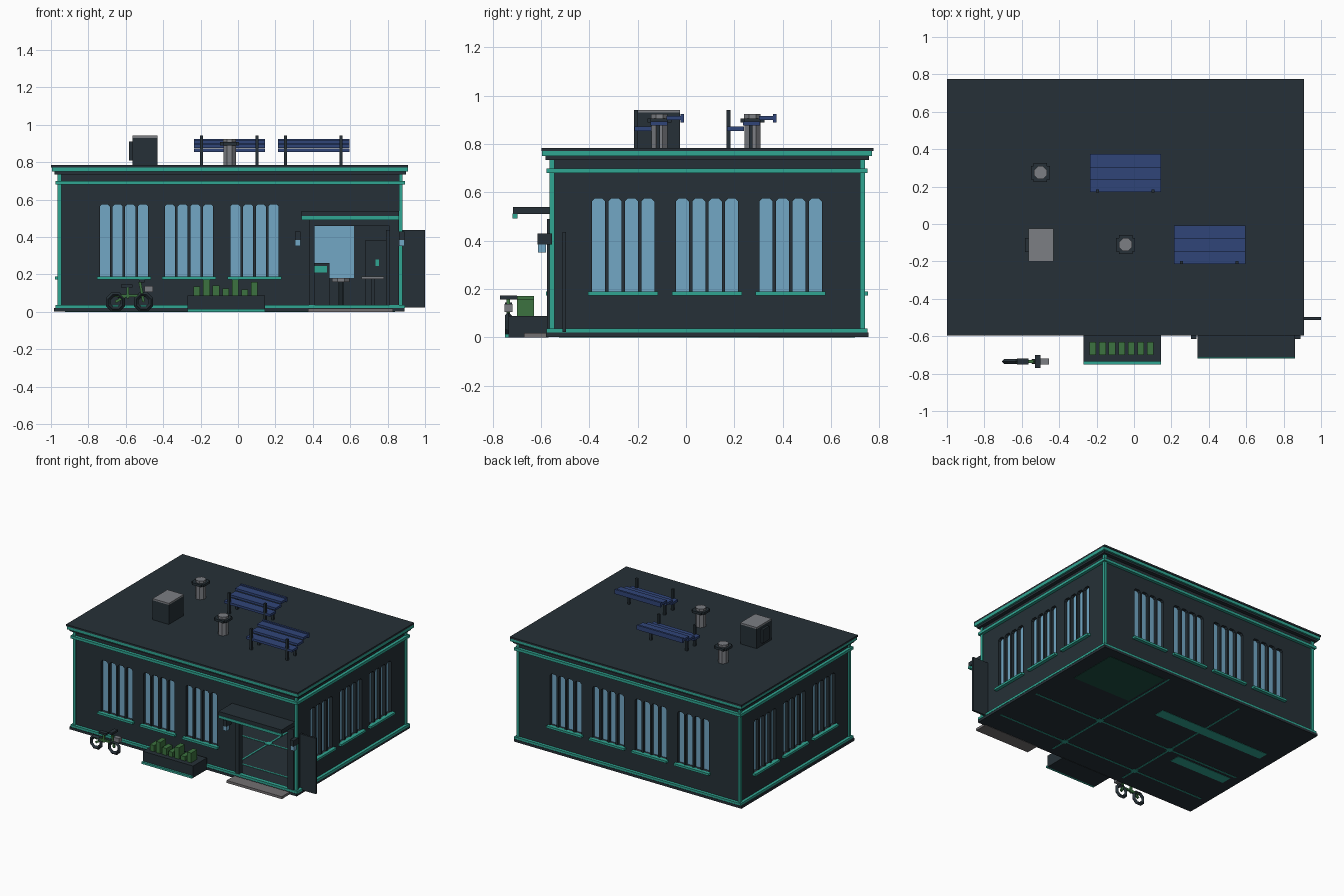
import bpy, bmesh, math
from mathutils import Matrix, Vector

if "Cube" in bpy.data.objects:
    bpy.data.objects.remove(bpy.data.objects["Cube"], do_unlink=True)


def material(name, *rgb):
    mat = bpy.data.materials.new(name)
    mat.use_nodes = True
    mat.diffuse_color = (*rgb, 1)
    mat.node_tree.nodes["Principled BSDF"].inputs["Base Color"].default_value = (*rgb, 1)
    return mat


DARK = material("dark slate", .019, .03, .038)
TEAL = material("teal trim", .03, .38, .29)
GLASS = material("pale blue glass", .17, .39, .56)
SOLAR = material("solar blue", .03, .06, .19)
GREY = material("metal grey", .2, .21, .23)
GREEN = material("leaf green", .045, .17, .05)
MAT = material("mat grey", .17, .16, .165)
RUG = material("deep green", .012, .08, .055)


def add_box(bm, x, y, z):
    lo, hi = Vector((x[0], y[0], z[0])), Vector((x[1], y[1], z[1]))
    bmesh.ops.create_cube(bm, size=1, matrix=Matrix.Translation((lo + hi) / 2)
                          @ Matrix.Diagonal((*(hi - lo), 1)))


def finish(bm, name, mat):
    bmesh.ops.recalc_face_normals(bm, faces=bm.faces)
    mesh = bpy.data.meshes.new(name)
    bm.to_mesh(mesh)
    bm.free()
    mesh.materials.append(mat)
    obj = bpy.data.objects.new(name, mesh)
    bpy.context.collection.objects.link(obj)
    return obj


def boxes(name, mat, *spans):
    bm = bmesh.new()
    for span in spans:
        add_box(bm, *span)
    return finish(bm, name, mat)


def post(name, mat, x, y, z0, z1, radius, sides=8):
    bm = bmesh.new()
    turn = Matrix.Rotation(math.pi / sides, 4, "Z")
    bmesh.ops.create_cone(bm, cap_ends=True, segments=sides, radius1=radius, radius2=radius,
                          depth=z1 - z0, matrix=Matrix.Translation((x, y, (z0 + z1) / 2)) @ turn)
    return finish(bm, name, mat)


def bar(name, mat, a, b, width):
    a, b = Vector(a), Vector(b)
    bm = bmesh.new()
    turn = (b - a).to_track_quat("Z", "Y").to_matrix().to_4x4()
    bmesh.ops.create_cube(bm, size=1, matrix=Matrix.Translation((a + b) / 2) @ turn
                          @ Matrix.Diagonal((width, width, (b - a).length, 1)))
    return finish(bm, name, mat)


# Wall footprint
L, R, F, B = -.955, .87, -.555, .73
THICK = .025


def ring(name, mat, out, z, depth=.05):
    l, r, f, b = L - out, R + out, F - out, B + out
    boxes(name, mat, ((l, r), (f, f + depth), z), ((l, r), (b - depth, b), z),
          ((l, l + depth), (f + depth, b - depth), z), ((r - depth, r), (f + depth, b - depth), z))


# Windows: each side maps (along, outward, z) to the world
sides = {
    "front": (lambda u, d, z: (u, F - d, z), (-.61, -.262, .088)),
    "back": (lambda u, d, z: (u, B + d, z), (-.57, -.22, .13, .48)),
    "left": (lambda u, d, z: (R + d, u, z), (-.26, .087, .433)),
    "right": (lambda u, d, z: (L - d, u, z), (-.26, .087, .433)),
}
LOW, HIGH, PANE, CHAMFER = .19, .575, .027, .012
cut = bmesh.new()


def side_box(bm, place, u, d, z):
    p, q = place(u[0], d[0], z[0]), place(u[1], d[1], z[1])
    add_box(bm, *[sorted(pair) for pair in zip(p, q)])


for side, (place, centres) in sides.items():
    sill, glass = bmesh.new(), bmesh.new()
    for c in centres:
        for i in range(4):
            u = c + (i - 1.5) * .068
            outline = [(u - PANE, LOW), (u + PANE, LOW), (u + PANE, HIGH - CHAMFER),
                       (u + PANE - CHAMFER, HIGH), (u - PANE + CHAMFER, HIGH),
                       (u - PANE, HIGH - CHAMFER)]
            caps = [[cut.verts.new(place(a, d, z)) for a, z in outline] for d in (-.08, .08)]
            for cap in caps:
                cut.faces.new(cap)
            for k in range(6):
                n = (k + 1) % 6
                cut.faces.new((caps[0][k], caps[0][n], caps[1][n], caps[1][k]))
        side_box(sill, place, (c - .145, c + .145), (-.005, .024), (LOW - .016, LOW))
        side_box(glass, place, (c - .14, c + .14), (-THICK - .006, -THICK + .002),
                 (LOW - .01, HIGH + .01))
    finish(sill, side + "_window_sills", TEAL)
    finish(glass, side + "_window_glass", GLASS)

# Walls with window and door openings
DOOR = (.41, .81)
add_box(cut, DOOR, (F - .1, F + .1), (.022, .46))
walls = boxes("walls", DARK, ((L, R), (F, B), (.02, .775)))
inner = boxes("room_cutter", DARK, ((L + THICK, R - THICK), (F + THICK, B - THICK), (-.1, 1)))
openings = finish(cut, "opening_cutter", DARK)
for cutter in (inner, openings):
    cutter.hide_render = True
    mod = walls.modifiers.new("cut", "BOOLEAN")
    mod.operation, mod.solver, mod.object = "DIFFERENCE", "EXACT", cutter
graph = bpy.context.evaluated_depsgraph_get()
cut_mesh = bpy.data.meshes.new_from_object(walls.evaluated_get(graph))
walls.modifiers.clear()
walls.data = cut_mesh
for cutter in (inner, openings):
    bpy.data.objects.remove(cutter, do_unlink=True)

# Base, bands and roof
boxes("floor_slab", DARK, ((L - .03, R + .02), (F - .025, B + .025), (.002, .02)))
ring("base_band", TEAL, .022, (.02, .037), .03)
ring("upper_band", TEAL, .022, (.68, .7), .03)
ring("cornice_step", DARK, .027, (.735, .75))
ring("roof_trim", TEAL, .04, (.75, .772), .07)
boxes("roof", DARK, ((-1, .91), (-.597, .775), (.772, .785)))
corners = [(x, y) for x in (L, R) for y in (F, B)]
boxes("corner_strips", TEAL, *[((x - .01, x + .01), (y - .01, y + .01), (.03, .735))
                               for x, y in corners])

# Entrance
boxes("door_frame", DARK, ((.38, DOOR[0]), (F - .02, F), (.02, .49)),
      ((DOOR[1], .86), (F - .02, F), (.02, .49)), (DOOR, (F - .02, F), (.46, .49)))
boxes("canopy", DARK, ((.34, .86), (-.715, F), (.51, .54)))
boxes("canopy_trim", TEAL, ((.34, .86), (-.718, -.698), (.492, .512)))
boxes("sliding_door", DARK, ((.79, 1), (-.512, -.497), (.022, .437)))
boxes("door_mat", MAT, ((.375, .83), (-.67, -.57), (0, .018)))
lamps = (.305, .86)
boxes("lamp_housings", DARK, *[((x, x + .03), (-.615, F), (.385, .43)) for x in lamps])
boxes("lamp_glass", GLASS, *[((x, x + .03), (-.612, -.58), (.352, .385)) for x in lamps])

# Planter with leaves of varied height
boxes("planter", DARK, ((-.27, .145), (-.735, -.575), (0, .088)))
boxes("planter_trim", TEAL, ((-.27, .145), (-.75, -.735), (0, .015)))
heights = (.135, .172, .14, .125, .172, .12, .16)
boxes("planter_leaves", GREEN, *[((-.237 + i * .051, -.202 + i * .051), (-.7, -.63), (.08, h))
                                 for i, h in enumerate(heights)])

# Bicycle
BY = -.735
for name, x in (("rear_wheel", -.655), ("front_wheel", -.505)):
    bpy.ops.mesh.primitive_torus_add(major_segments=8, minor_segments=4, major_radius=.042,
                                     minor_radius=.014, location=(x, BY, .053),
                                     rotation=(math.pi / 2, math.pi / 8, 0))
    wheel = bpy.context.object
    wheel.name = name
    wheel.data.materials.append(DARK)
tubes = [((-.655, .053), (-.6, .085)), ((-.66, .085), (-.52, .085)),
         ((-.59, .07), (-.59, .135)), ((-.505, .053), (-.525, .16))]
for i, (a, b) in enumerate(tubes):
    bar("bicycle_tube_%d" % i, GREEN, (a[0], BY, a[1]), (b[0], BY, b[1]), .014)
boxes("bicycle_saddle", DARK, ((-.625, -.565), (BY - .015, BY + .015), (.13, .145)))
boxes("bicycle_handlebar", DARK, ((-.53, -.5), (BY - .035, BY + .035), (.158, .174)))
boxes("bicycle_basket", GREY, ((-.5, -.455), (BY - .017, BY + .017), (.105, .138)))

# Rooftop machine
TOP = .783
boxes("roof_unit", DARK, ((-.565, -.43), (-.2, -.025), (TOP, .93)))
boxes("roof_unit_lid", GREY, ((-.565, -.43), (-.2, -.025), (.93, .942)))
boxes("roof_unit_fan", DARK, ((-.582, -.565), (-.15, -.075), (.81, .91)))

# Vents
for name, x, y in (("rear_vent", -.5, .275), ("front_vent", -.045, -.11)):
    post(name + "_pipe", GREY, x, y, TOP, .9, .036)
    boxes(name + "_collar", DARK, ((x - .05, x + .05), (y - .036, y + .036), (.89, .907)),
          ((x - .036, x + .036), (y - .05, y + .05), (.89, .907)))
    post(name + "_cap", GREY, x, y, .905, .924, .037)

# Solar panels: stepped slats on posts
for name, x, y in (("rear", -.235, .17), ("front", .215, -.213)):
    slats = [((x, x + .38), (y + i * .066, y + .07 + i * .066), (.855 + i * .022, .872 + i * .022))
             for i in range(3)]
    slats.append(((x, x + .38), (y + .19, y + .205), (.89, .924)))
    boxes(name + "_solar_panel", SOLAR, *slats)
    posts = [((x + dx, x + dx + .016), (y - .002, y + .014), (TOP, .942)) for dx in (.032, .328)]
    posts += [((x + dx, x + dx + .016), (y + .09, y + .106), (TOP, .88)) for dx in (.032, .328)]
    boxes(name + "_panel_posts", DARK, *posts)

# Floor inlay, visible on both faces of the slab
inlay = [((x - .006, x + .006), (F + .03, B - .03), (0, .0225)) for x in (.275, -.34)]
inlay += [((L + .03, R - .03), (y - .006, y + .006), (0, .0225)) for y in (-.03, -.4)]
boxes("floor_inlay", TEAL, *inlay)
for x in (.275, -.34):
    for y in (-.03, -.4):
        post("inlay_node", TEAL, x, y, 0, .023, .028, 4)
boxes("rug", RUG, ((.3, .78), (.3, .68), (0, .025)))

# Furniture
for i, (x, y) in enumerate(((-.42, .31), (-.88, .31), (-.9, -.1))):
    boxes("desk_plinth_%d" % i, TEAL, ((x, x + .46), (y - .04, y + .04), (0, .04)))
    boxes("desk_%d" % i, DARK, ((x, x + .46), (y - .05, y + .05), (.04, .16)))
boxes("reception_counter", DARK, ((.4, .49), (.05, .3), (.02, .26)))
boxes("reception_screen", TEAL, ((.41, .475), (.045, .05), (.21, .245)))
boxes("cabinet", DARK, ((.68, .79), (.5, .62), (.02, .38)))
boxes("cabinet_light", TEAL, ((.735, .755), (.493, .5), (.245, .28)))
boxes("side_table", GREY, ((.66, .78), (.2, .3), (.175, .19)))
boxes("side_table_leg", DARK, ((.71, .73), (.24, .26), (.02, .175)))
post("stool_seat", GREY, .55, .2, .16, .18, .05)
post("stool_leg", DARK, .55, .2, .02, .16, .015)
